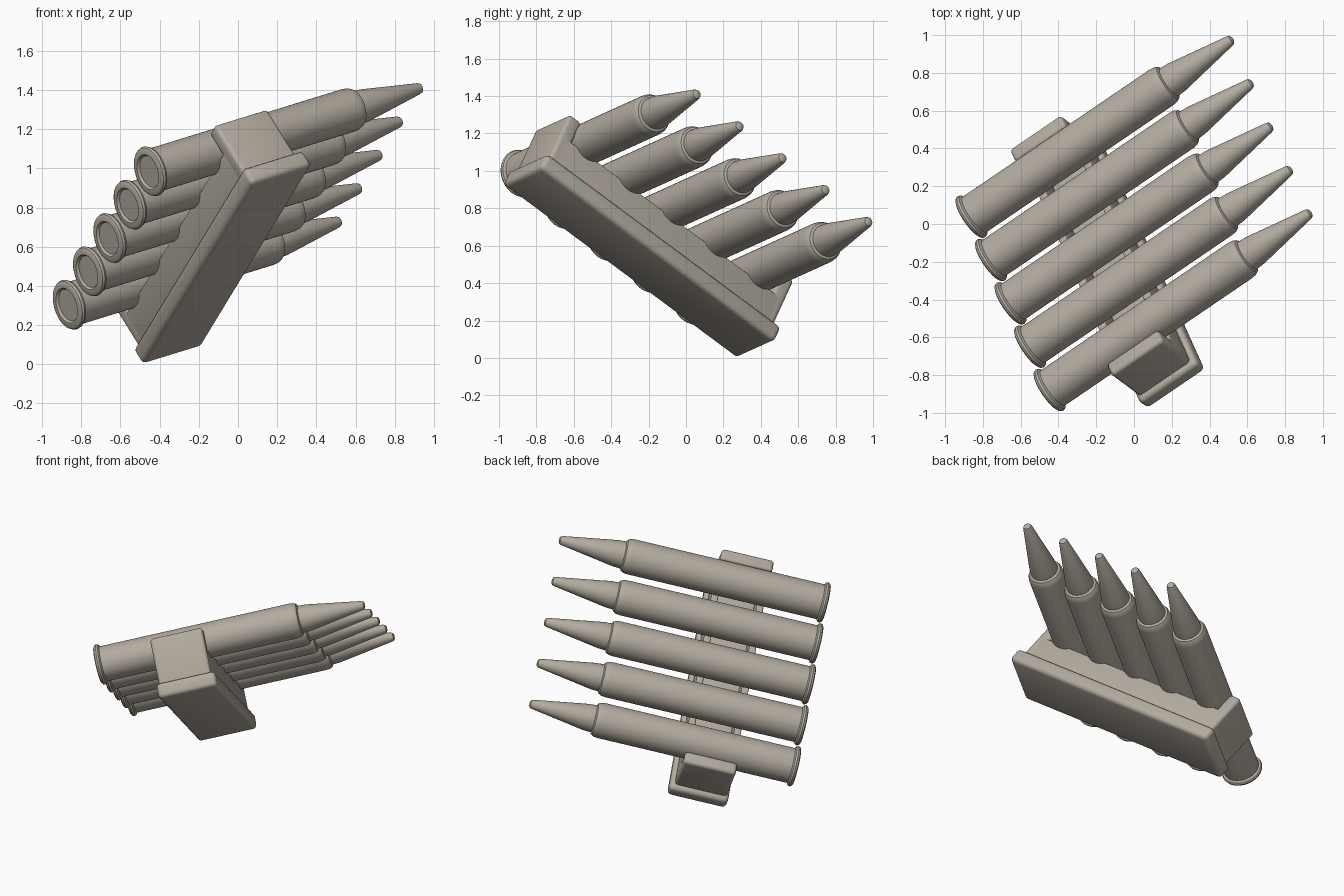
import bpy, bmesh, math
from mathutils import Matrix, Vector

cube = bpy.data.objects.get("Cube")
if cube:
    bpy.data.objects.remove(cube)

mat = bpy.data.materials.new("warm grey")
mat.use_nodes = True
colour = (0.45, 0.41, 0.35, 1)
mat.diffuse_color = colour
mat.node_tree.nodes["Principled BSDF"].inputs["Base Color"].default_value = colour

# Tilted frame: along the rounds, across the row, up out of the holder
along = Vector((0.801, 0.545, 0.247)).normalized()
across = Vector((-0.337, 0.757, -0.559))
across = (across - along * across.dot(along)).normalized()
up = along.cross(across)
frame = Matrix((along, across, up)).transposed().to_4x4()
frame.translation = Vector((-0.668, -0.43, 0.64))
PITCH = 0.304


def add(name, bm, angle=35):
    bmesh.ops.recalc_face_normals(bm, faces=bm.faces)
    mesh = bpy.data.meshes.new(name)
    bm.to_mesh(mesh)
    bm.free()
    mesh.materials.append(mat)
    ob = bpy.data.objects.new(name, mesh)
    bpy.context.collection.objects.link(ob)
    ob.matrix_world = frame
    bpy.ops.object.select_all(action='DESELECT')
    ob.select_set(True)
    bpy.context.view_layer.objects.active = ob
    bpy.ops.object.shade_smooth_by_angle(angle=math.radians(angle))
    return ob


def lathe(name, profile, offset):
    # Spin (distance, radius) pairs around the round's axis
    bm = bmesh.new()
    verts = [bm.verts.new((d, offset, r)) for d, r in profile]
    edges = [bm.edges.new(pair) for pair in zip(verts, verts[1:])]
    bmesh.ops.spin(bm, geom=verts + edges, cent=(0, offset, 0), axis=(1, 0, 0),
                   angle=math.tau, steps=48)
    bmesh.ops.remove_doubles(bm, verts=bm.verts, dist=0.0005)
    return add(name, bm)


def block(name, low, high, bevel):
    low, high = Vector(low), Vector(high)
    bm = bmesh.new()
    bmesh.ops.create_cube(bm, size=1)
    bmesh.ops.scale(bm, vec=high - low, verts=bm.verts)
    bmesh.ops.translate(bm, vec=(low + high) / 2, verts=bm.verts)
    bmesh.ops.bevel(bm, geom=bm.edges[:], offset=bevel, segments=4,
                    profile=0.5, affect='EDGES')
    return add(name, bm, 40)


# Rounds: rimmed case with recessed base, and a tapered bullet
case = [(0.012, 0), (0.012, 0.083), (0, 0.092), (0, 0.115), (0.006, 0.126),
        (0.018, 0.131), (0.03, 0.126), (0.038, 0.113), (1.275, 0.113),
        (1.3, 0.11), (1.318, 0.101), (1.325, 0.088), (1.325, 0)]
bullet = [(1.32, 0), (1.32, 0.088), (1.375, 0.085), (1.725, 0.029),
          (1.737, 0.024), (1.743, 0.014), (1.744, 0)]
for i in range(5):
    offset = (i - 2) * PITCH
    lathe(f"case_{i + 1}", case, offset)
    lathe(f"bullet_{i + 1}", bullet, offset)

# Holder: base plate, two side walls and two end caps
block("holder_base", (0.363, -0.83, -0.343), (0.748, 0.83, -0.243), 0.028)
for side, start in (("rear", 0.378), ("front", 0.673)):
    block(f"{side}_wall", (start, -0.76, -0.27), (start + 0.045, 0.76, -0.085), 0.008)
for side, start in (("near", -0.795), ("far", 0.71)):
    block(f"{side}_end_cap", (0.378, start, -0.27), (0.718, start + 0.085, 0.055), 0.022)
